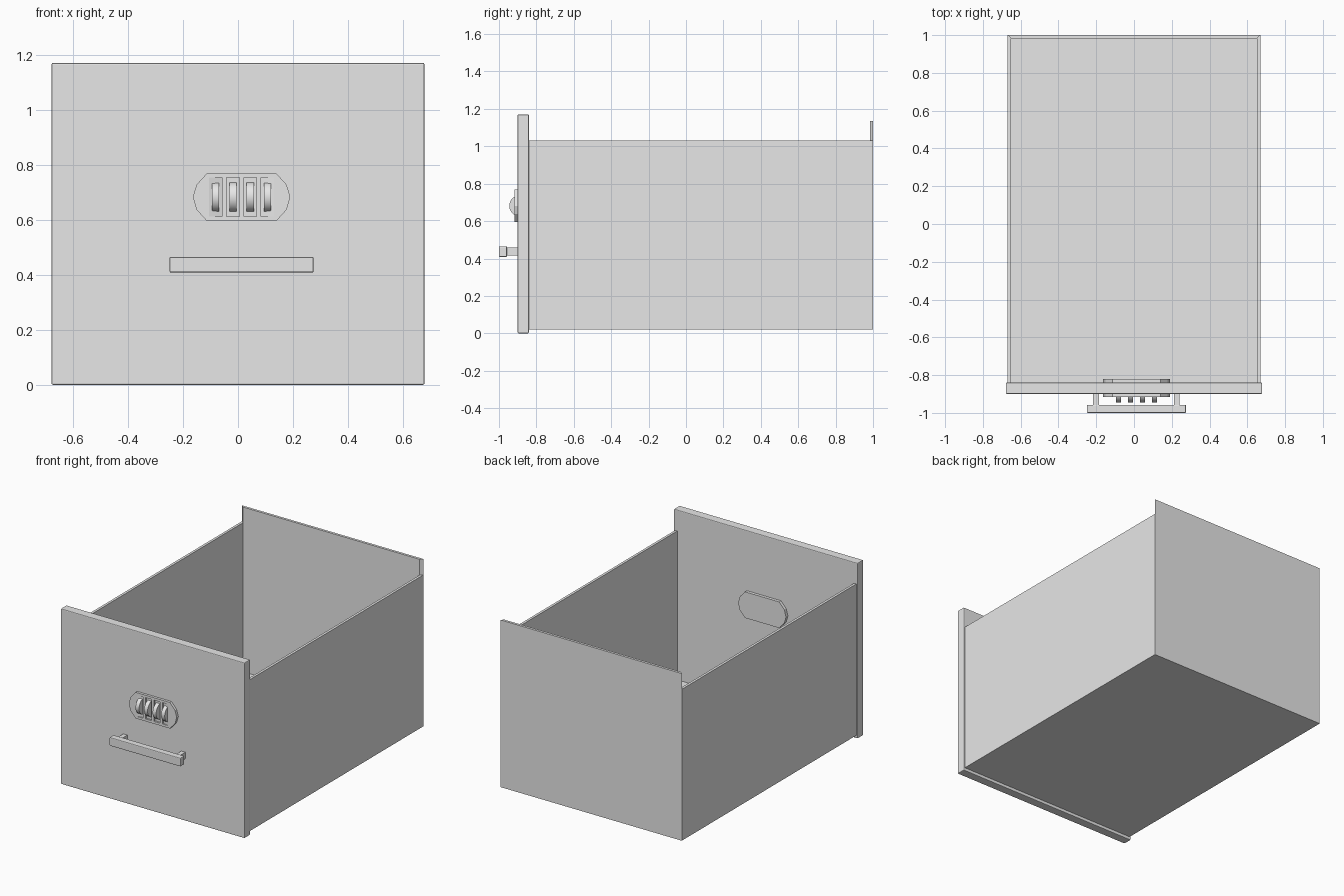
import bpy
import bmesh
from math import pi
from mathutils import Matrix, Vector

cube = bpy.data.objects.get("Cube")
if cube:
    bpy.data.objects.remove(cube, do_unlink=True)

GREY = (0.8, 0.8, 0.8, 1)
grey = bpy.data.materials.new("plain grey")
grey.use_nodes = True
grey.diffuse_color = GREY
grey.node_tree.nodes["Principled BSDF"].inputs["Base Color"].default_value = GREY


def add(name, bm):
    bmesh.ops.recalc_face_normals(bm, faces=bm.faces)
    mesh = bpy.data.meshes.new(name)
    bm.to_mesh(mesh)
    bm.free()
    mesh.materials.append(grey)
    obj = bpy.data.objects.new(name, mesh)
    bpy.context.collection.objects.link(obj)
    return obj


def prism(name, points, axis, lo, hi):
    """Extrude an outline: (x, z) along y, or (x, y) along z."""
    place = (lambda a, b: (a, lo, b)) if axis == "y" else (lambda a, b: (a, b, lo))
    bm = bmesh.new()
    face = bm.faces.new([bm.verts.new(place(a, b)) for a, b in points])
    out = bmesh.ops.extrude_face_region(bm, geom=[face])
    move = Vector((0, hi - lo, 0) if axis == "y" else (0, 0, hi - lo))
    verts = [v for v in out["geom"] if isinstance(v, bmesh.types.BMVert)]
    bmesh.ops.translate(bm, verts=verts, vec=move)
    return add(name, bm)


def box(name, x, y, z, bevel=0):
    obj = prism(name, [(x[0], y[0]), (x[1], y[0]), (x[1], y[1]), (x[0], y[1])], "z", *z)
    if bevel:
        mod = obj.modifiers.new("bevel", "BEVEL")
        mod.width = bevel
        mod.segments = 2
    return obj


# Drawer box: mitred sides and taller back
W, T = 0.669, 0.017
FRONT, BACK, LOW, RIM = -0.84, 1.0, 0.02, 1.03
for side, s in (("left", 1), ("right", -1)):
    outline = [(s * W, FRONT), (s * W, BACK), (s * (W - T), BACK - T), (s * (W - T), FRONT)]
    prism(side + "_side", outline, "z", LOW, RIM)
prism("back_panel", [(-W, BACK), (W, BACK), (W - T, BACK - T), (T - W, BACK - T)],
      "z", LOW, 1.135)
box("bottom_panel", (T - W, W - T), (FRONT, BACK - T), (LOW, LOW + T))
box("front_panel", (-0.678, 0.678), (-0.9, FRONT), (0, 1.17), 0.005)

# Pull handle: bar on two posts
MID = 0.013
box("handle_bar", (MID - 0.262, MID + 0.262), (-1.0, -0.957), (0.408, 0.465), 0.005)
for side, s in (("left", 1), ("right", -1)):
    x = MID + s * 0.214
    box(side + "_handle_post", (x - 0.015, x + 0.015), (-0.96, -0.895), (0.415, 0.458))

# Lock plate passing through the front, with rounded ends
CZ, PLATE, FLOOR = 0.682, -0.917, -0.905
corner = [(0.126, 0.087), (0.164, 0.045), (0.177, 0)]
right_end = corner + [(x, -z) for x, z in corner[1::-1]]
outline = right_end + [(-x, -z) for x, z in right_end]
lock = prism("lock_plate", [(MID + x, CZ + z) for x, z in outline], "y", PLATE, -0.82)

# Number wheels in shallow windows; the end windows ramp up to the plate
for i in range(4):
    k = i - 1.5
    x = MID + 0.063 * k
    half = 0.0235
    ramp = [PLATE - 0.01, FLOOR]
    left_y = PLATE if i == 0 else FLOOR
    right_y = PLATE if i == 3 else FLOOR
    window = [(x - half, ramp[0]), (x + half, ramp[0]), (x + half, right_y), (x - half, left_y)]
    cutter = prism("window_cutter_%d" % (i + 1), window, "z", CZ - 0.071, CZ + 0.071)
    cutter.hide_render = True
    cutter.hide_viewport = True
    cutter.display_type = "WIRE"
    cut = lock.modifiers.new("window", "BOOLEAN")
    cut.operation = "DIFFERENCE"
    cut.solver = "EXACT"
    cut.object = cutter

    bm = bmesh.new()
    place = Matrix.Translation((x, -0.89, CZ)) @ Matrix.Rotation(pi / 2, 4, "Y")
    bmesh.ops.create_cone(bm, cap_ends=True, segments=32, radius1=0.055, radius2=0.055,
                          depth=0.026, matrix=place)
    wheel = add("number_wheel_%d" % (i + 1), bm)
    bpy.ops.object.select_all(action="DESELECT")
    wheel.select_set(True)
    bpy.context.view_layer.objects.active = wheel
    bpy.ops.object.shade_smooth_by_angle()

# Bake the window cuts and drop the cutters
bpy.context.view_layer.update()
depsgraph = bpy.context.evaluated_depsgraph_get()
baked = bpy.data.meshes.new_from_object(lock.evaluated_get(depsgraph))
lock.modifiers.clear()
lock.data = baked
for obj in [o for o in bpy.data.objects if o.name.startswith("window_cutter")]:
    bpy.data.objects.remove(obj, do_unlink=True)
